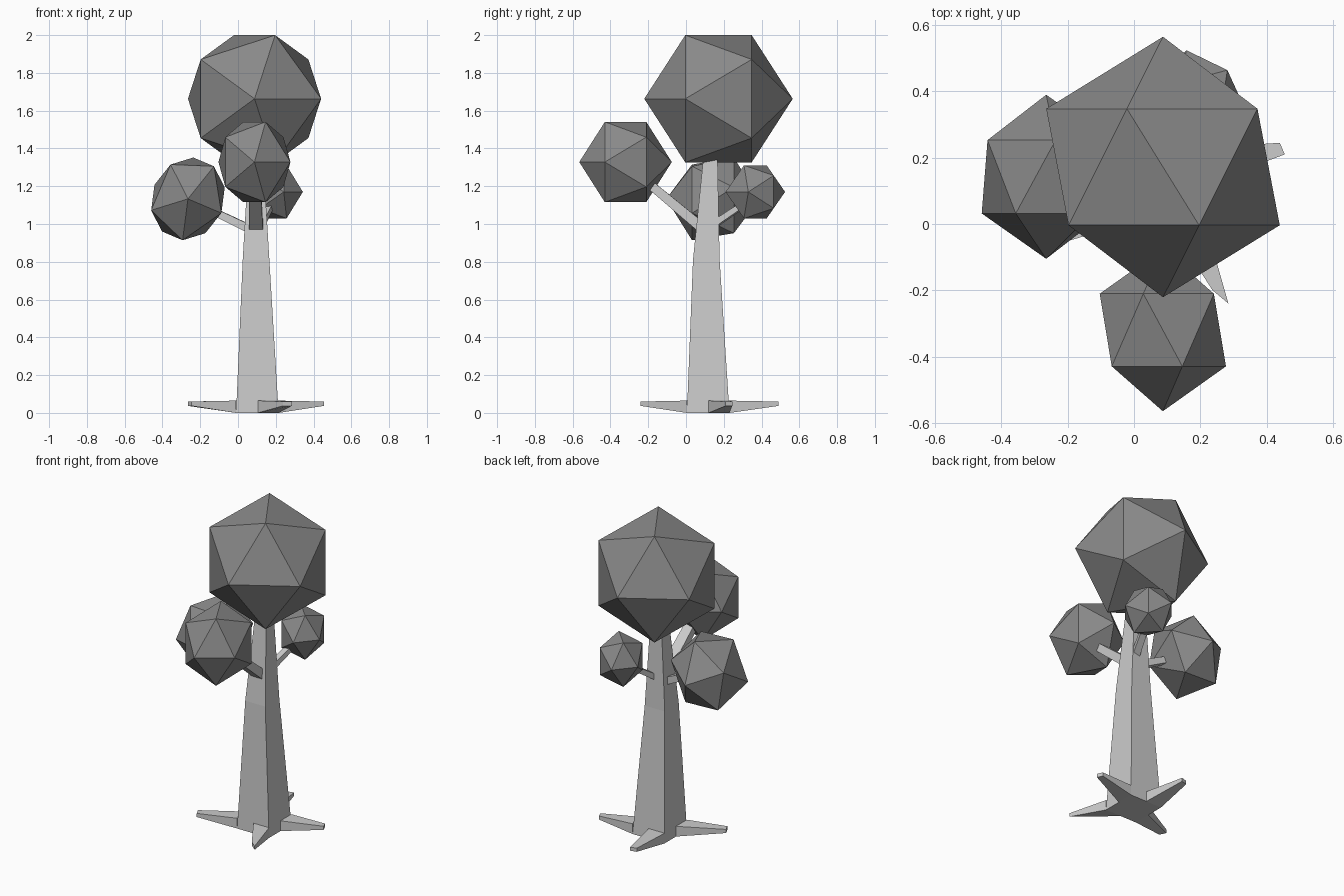
import bpy, bmesh
from math import radians
from mathutils import Vector, Matrix

if "Cube" in bpy.data.objects:
    bpy.data.objects.remove(bpy.data.objects["Cube"])

leaf_mat = bpy.data.materials.new("leaf_grey")
leaf_mat.diffuse_color = (0.25, 0.25, 0.25, 1)
leaf_mat.use_nodes = True
leaf_mat.node_tree.nodes["Principled BSDF"].inputs["Base Color"].default_value = leaf_mat.diffuse_color


def to_object(name, bm, mat=None):
    bmesh.ops.recalc_face_normals(bm, faces=bm.faces)
    mesh = bpy.data.meshes.new(name)
    bm.to_mesh(mesh)
    bm.free()
    if mat:
        mesh.materials.append(mat)
    obj = bpy.data.objects.new(name, mesh)
    bpy.context.collection.objects.link(obj)
    return obj


def loft(name, sections):
    """Skin a series of four-cornered sections and cap both ends."""
    bm = bmesh.new()
    rings = [[bm.verts.new(p) for p in s] for s in sections]
    for a, b in zip(rings, rings[1:]):
        for i in range(4):
            j = (i + 1) % 4
            bm.faces.new((a[i], a[j], b[j], b[i]))
    bm.faces.new(rings[0])
    bm.faces.new(rings[-1])
    return to_object(name, bm)


def branch(name, start, end, w0, h0, taper):
    start, end = Vector(start), Vector(end)
    d = (end - start).normalized()
    side = d.cross(Vector((0, 0, 1))).normalized()
    up = side.cross(d)
    loft(name, [[p + side * sx * w0 * k / 2 + up * sz * h0 * k / 2
                 for sx, sz in ((-1, -1), (1, -1), (1, 1), (-1, 1))]
                for p, k in ((start, 1), (end, taper))])


def crown(name, centre, radii, roll=0, turn=0):
    """Icosahedron with its poles along y; roll about y, turn about z."""
    bm = bmesh.new()
    m = (Matrix.Translation(centre) @ Matrix.Rotation(radians(turn), 4, 'Z')
         @ Matrix.Rotation(radians(roll), 4, 'Y') @ Matrix.Diagonal((*radii, 1))
         @ Matrix.Rotation(radians(90), 4, 'X'))
    bmesh.ops.create_icosphere(bm, subdivisions=1, radius=1, matrix=m)
    to_object(name, bm, leaf_mat)


# Trunk: square, tapering in two stages (x0, x1, y0, y1, z)
loft("trunk", [[(x0, y0, z), (x1, y0, z), (x1, y1, z), (x0, y1, z)]
               for x0, x1, y0, y1, z in ((-0.01, 0.215, 0.005, 0.23, 0),
                                         (0.025, 0.166, 0.037, 0.178, 0.81),
                                         (0.057, 0.133, 0.093, 0.167, 1.36))])

# Roots: each grows from half of one trunk side (base a, base b, tip a, tip b)
roots = {
    "front_root": ((0.105, 0.005), (0.215, 0.005), (0.237, -0.20), (0.285, -0.24)),
    "right_root": ((0.215, 0.12), (0.215, 0.23), (0.455, 0.21), (0.44, 0.245)),
    "back_root": ((0.10, 0.23), (-0.01, 0.23), (0.05, 0.49), (0.01, 0.48)),
    "left_root": ((-0.01, 0.115), (-0.01, 0.005), (-0.265, -0.025), (-0.245, -0.065)),
}
for name, (a, b, ta, tb) in roots.items():
    loft(name, [[(*p, z0), (*q, z0), (*q, z1), (*p, z1)]
                for p, q, z0, z1 in ((a, b, 0, 0.065), (ta, tb, 0.037, 0.06))])

# Branches
branch("front_branch", (0.095, 0.09, 0.975), (0.09, -0.24, 1.25), 0.075, 0.055, 0.8)
branch("left_branch", (0.08, 0.11, 0.965), (-0.20, 0.14, 1.10), 0.045, 0.045, 0.8)
branch("back_branch", (0.11, 0.13, 0.985), (0.18, 0.33, 1.12), 0.045, 0.035, 0.8)

# Foliage
crown("top_crown", (0.0875, 0.172, 1.663), (0.394, 0.393, 0.396))
crown("front_crown", (0.087, -0.32, 1.328), (0.213, 0.245, 0.25))
crown("left_crown", (-0.265, 0.1425, 1.133), (0.215, 0.2475, 0.25), roll=23)
crown("back_crown", (0.20, 0.367, 1.17), (0.144, 0.163, 0.165), turn=15)
